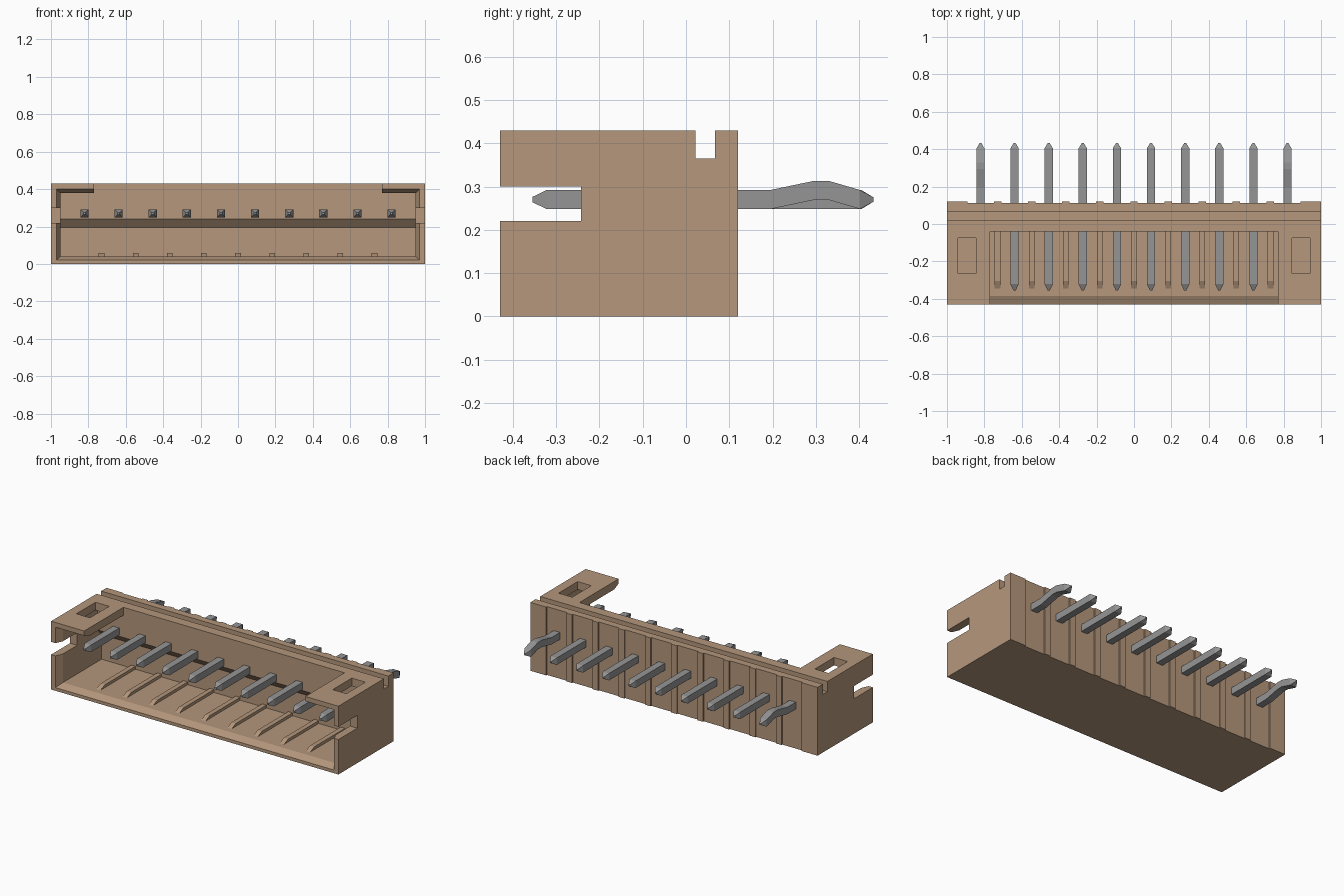
import bpy, bmesh

if "Cube" in bpy.data.objects:
    bpy.data.objects.remove(bpy.data.objects["Cube"], do_unlink=True)

PITCH = 0.1824


def material(name, rgb):
    m = bpy.data.materials.new(name)
    m.use_nodes = True
    m.diffuse_color = (*rgb, 1)
    bsdf = m.node_tree.nodes["Principled BSDF"]
    bsdf.inputs["Base Color"].default_value = (*rgb, 1)
    bsdf.inputs["Roughness"].default_value = 0.6
    return m


tan = material("tan_plastic", (0.46, 0.31, 0.20))
grey = material("grey_metal", (0.30, 0.30, 0.30))


def loft(name, loops, mat):
    """Skin a closed solid through equal-length loops of points."""
    bm = bmesh.new()
    rings = [[bm.verts.new(p) for p in loop] for loop in loops]
    n = len(rings[0])
    for a, b in zip(rings, rings[1:]):
        for i in range(n):
            j = (i + 1) % n
            bm.faces.new((a[i], a[j], b[j], b[i]))
    bm.faces.new(rings[0][::-1])
    bm.faces.new(rings[-1])
    bmesh.ops.recalc_face_normals(bm, faces=bm.faces)
    me = bpy.data.meshes.new(name)
    bm.to_mesh(me)
    bm.free()
    me.materials.append(mat)
    ob = bpy.data.objects.new(name, me)
    bpy.context.collection.objects.link(ob)
    return ob


def extrude_x(name, profile, x0, x1, mat=tan):
    """Extrude a (y, z) profile along x."""
    return loft(name, [[(x, y, z) for y, z in profile] for x in (x0, x1)], mat)


def box(name, x0, x1, y0, y1, z0, z1):
    return extrude_x(name, [(y0, z0), (y1, z0), (y1, z1), (y0, z1)], x0, x1)


def ring(y, hx, z0, z1, x=0):
    return [(x - hx, y, z0), (x + hx, y, z0), (x + hx, y, z1), (x - hx, y, z1)]


def cut(target, cutter):
    cutter.hide_render = True
    mod = target.modifiers.new("cut", "BOOLEAN")
    mod.operation = "DIFFERENCE"
    mod.solver = "EXACT"
    mod.object = cutter
    bpy.context.view_layer.objects.active = target
    bpy.ops.object.modifier_apply(modifier=mod.name)
    bpy.data.objects.remove(cutter, do_unlink=True)


# Housing block with the rear groove along its top
housing = extrude_x("housing", [(-0.43, 0), (0.12, 0), (0.12, 0.43), (0.067, 0.43),
                                (0.067, 0.365), (0.022, 0.365), (0.022, 0.43),
                                (-0.43, 0.43)], -1, 1)

# Main cavity, with a sloped step in its back wall
cut(housing, extrude_x("cavity", [(-0.5, 0.04), (0.0, 0.04), (0.0, 0.195), (-0.04, 0.24),
                                  (-0.04, 0.38), (-0.5, 0.38)], -0.95, 0.95))
# Chamfer around the front opening
cut(housing, loft("mouth", [ring(-0.475, 0.99, 0.0, 0.42),
                            ring(-0.34, 0.93, 0.06, 0.36)], tan))
# Open top between the two corner arms
cut(housing, box("top_window", -0.77, 0.77, -0.5, -0.04, 0.30, 0.5))

for s in (-1, 1):
    # Side slots and the holes in the corner arms
    cut(housing, box("side_slot", s * 0.9, s * 1.1, -0.5, -0.242, 0.22, 0.30))
    cut(housing, box("arm_hole", s * 0.845, s * 0.94, -0.265, -0.075, 0.3, 0.5))

# Shallow rear recesses, leaving narrow upright ribs between the pins
edges = [-0.89] + [k * PITCH + d for k in range(-4, 5) for d in (-0.02, 0.02)] + [0.89]
for x0, x1 in zip(edges[::2], edges[1::2]):
    cut(housing, box("rear_recess", x0, x1, 0.112, 0.2, -0.1, 0.5))

# Floor ribs with sloped front ends
for k in range(-4, 5):
    extrude_x(f"floor_rib_{k + 5}", [(0.01, 0.03), (0.01, 0.058), (-0.305, 0.058),
                                     (-0.345, 0.04), (-0.345, 0.03)],
              k * PITCH - 0.015, k * PITCH + 0.015)

# Contact pins: (y, centre z, half size); the outer two have a kinked tail
H = 0.022
front = [(-0.355, 0.27, 0.006), (-0.322, 0.27, H)]
straight = [(0.405, 0.27, H), (0.433, 0.27, 0.005)]
kinked = [(0.195, 0.27, H), (0.295, 0.291, H), (0.33, 0.291, H),
          (0.402, 0.27, H), (0.433, 0.27, 0.005)]
for i in range(10):
    x = (i - 4.5) * PITCH
    path = front + (kinked if i in (0, 9) else straight)
    loft(f"pin_{i + 1}", [ring(y, h, z - h, z + h, x) for y, z, h in path], grey)
